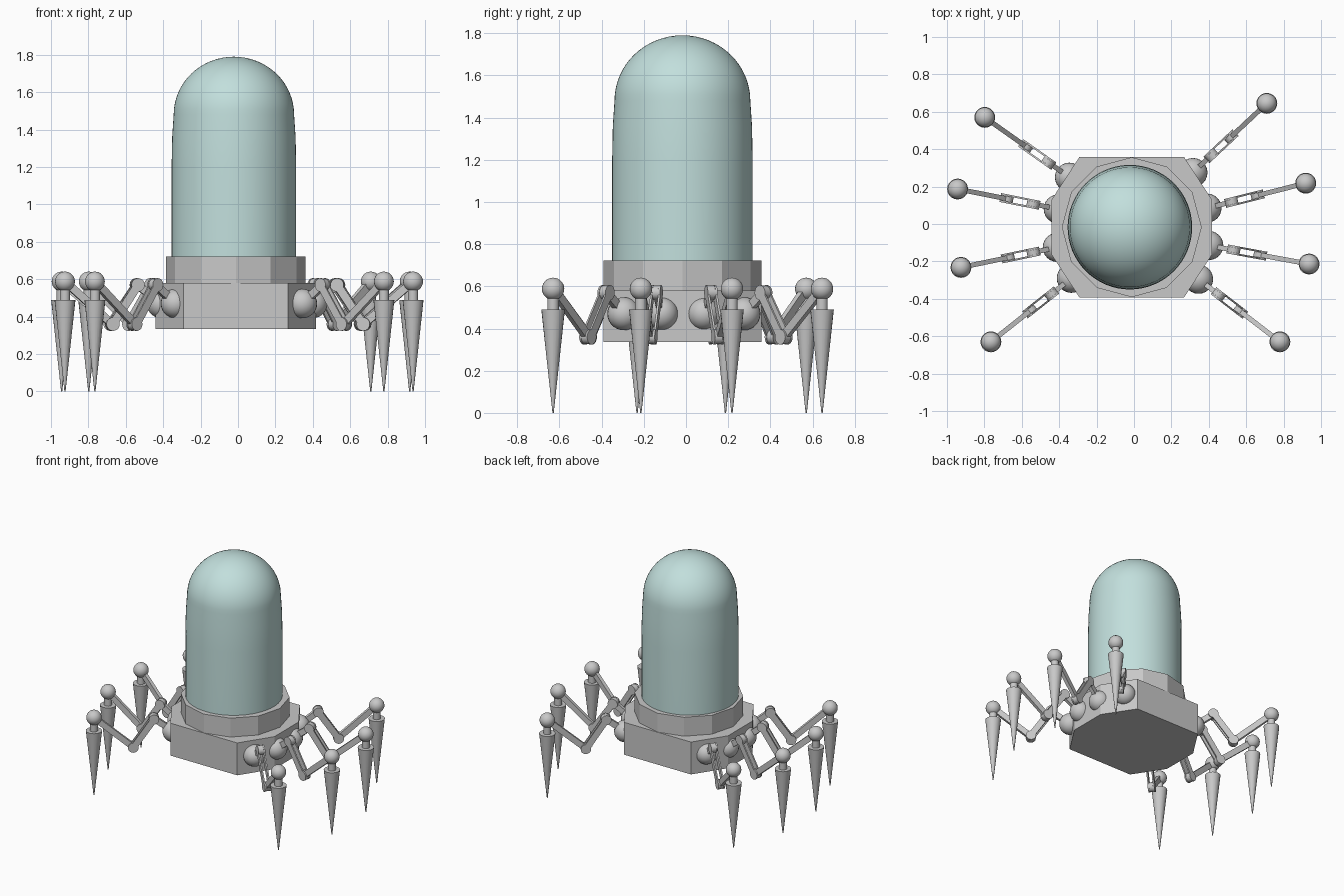
import bpy, bmesh, math
from mathutils import Vector, Matrix

if "Cube" in bpy.data.objects:
    bpy.data.objects.remove(bpy.data.objects["Cube"])

CX, CY = -0.012, -0.017


def material(name, rgb):
    m = bpy.data.materials.new(name)
    m.diffuse_color = (*rgb, 1)
    m.use_nodes = True
    m.node_tree.nodes["Principled BSDF"].inputs["Base Color"].default_value = m.diffuse_color
    return m


grey = material("grey metal", (0.58, 0.58, 0.58))
glass = material("pale teal glass", (0.54, 0.74, 0.72))


def finish(bm, name, mat, smooth=None):
    bmesh.ops.recalc_face_normals(bm, faces=bm.faces)
    me = bpy.data.meshes.new(name)
    bm.to_mesh(me)
    bm.free()
    me.materials.append(mat)
    ob = bpy.data.objects.new(name, me)
    bpy.context.collection.objects.link(ob)
    if smooth:
        bpy.ops.object.select_all(action='DESELECT')
        ob.select_set(True)
        bpy.context.view_layer.objects.active = ob
        bpy.ops.object.shade_smooth_by_angle(angle=math.radians(smooth))
    return ob


def prism(name, pts, z0, z1, mat):
    bm = bmesh.new()
    lo = [bm.verts.new((x, y, z0)) for x, y in pts]
    hi = [bm.verts.new((x, y, z1)) for x, y in pts]
    bm.faces.new(lo)
    bm.faces.new(hi)
    n = len(pts)
    for i in range(n):
        bm.faces.new((lo[i], lo[(i + 1) % n], hi[(i + 1) % n], hi[i]))
    return finish(bm, name, mat)


# eight-sided base and twelve-sided collar
corner = [(0.28, 0.375), (0.43, 0.145)]
base = corner + [(x, -y) for x, y in corner[::-1]]
base += [(-x, -y) for x, y in base]
prism("base", [(x + CX, y + CY) for x, y in base], 0.335, 0.58, grey)
prism("collar", [(CX + 0.374 * math.cos(i * math.pi / 6),
                  CY + 0.374 * math.sin(i * math.pi / 6)) for i in range(12)],
      0.575, 0.723, grey)

# glass dome, lathed from its profile
prof = [(0.333, 0.70), (0.333, 1.20), (0.33, 1.36)]
for i in range(17):
    a = i / 16 * math.pi / 2
    prof.append((0.322 * math.cos(a), 1.48 + 0.31 * math.sin(a)))
bm = bmesh.new()
vs = [bm.verts.new((max(r, 0), 0, z)) for r, z in prof]
es = [bm.edges.new(p) for p in zip(vs, vs[1:])]
bmesh.ops.spin(bm, geom=vs + es, axis=(0, 0, 1), cent=(0, 0, 0),
               angle=2 * math.pi, steps=64)
bmesh.ops.remove_doubles(bm, verts=bm.verts, dist=0.0005)
bmesh.ops.translate(bm, verts=bm.verts, vec=(-0.022, CY, 0))
finish(bm, "glass_dome", glass, 40)


def ball(bm, p, r):
    bmesh.ops.create_uvsphere(bm, u_segments=24, v_segments=14, radius=r,
                              matrix=Matrix.Translation(p))


def cone(bm, p, r_lo, r_hi, h, rot=Matrix.Identity(4)):
    bmesh.ops.create_cone(bm, cap_ends=True, segments=20, radius1=r_lo,
                          radius2=r_hi, depth=h, matrix=Matrix.Translation(p) @ rot)


def bar(bm, p, q, side, width, height):
    d = (q - p).normalized()
    up = d.cross(side)
    rot = Matrix((d, side, up)).transposed().to_4x4()
    bmesh.ops.create_cube(bm, size=1, matrix=Matrix.Translation((p + q) / 2) @ rot
                          @ Matrix.Diagonal(((q - p).length, width, height, 1)))


def leg(name, sx, sy, fx, fy):
    flat = Vector((fx - sx, fy - sy, 0))
    side = Vector((-flat.y, flat.x, 0)).normalized()
    at = lambda t, z: Vector((sx, sy, z)) + flat * t
    socket, upper, lower, knee = at(0, 0.47), at(0.25, 0.57), at(0.51, 0.36), at(1, 0.588)
    pin = side.to_track_quat('Z', 'Y').to_matrix().to_4x4()
    bm = bmesh.new()
    ball(bm, socket, 0.078)
    bar(bm, socket, upper, side, 0.026, 0.042)
    # twin plates between the two hinges
    for s in (-1, 1):
        off = side * s * 0.019
        bar(bm, upper + off, lower + off, side, 0.01, 0.045)
        for p in (upper, lower):
            cone(bm, p + off, 0.036, 0.036, 0.01, pin)
    for p in (upper, lower):
        cone(bm, p, 0.034, 0.034, 0.027, pin)
    bar(bm, lower, knee, side, 0.026, 0.042)
    # knee ball, neck and spike foot
    ball(bm, knee, 0.053)
    cone(bm, at(1, 0.52), 0.027, 0.027, 0.08)
    cone(bm, at(1, 0.245), 0.003, 0.056, 0.49)
    finish(bm, name, grey, 35)


# socket x, y and foot x, y for each leg
leg("right_leg_1", 0.345, -0.295, 0.78, -0.63)
leg("right_leg_2", 0.40, -0.115, 0.936, -0.214)
leg("right_leg_3", 0.39, 0.085, 0.918, 0.218)
leg("right_leg_4", 0.315, 0.275, 0.71, 0.645)
leg("left_leg_1", -0.335, -0.29, -0.765, -0.63)
leg("left_leg_2", -0.41, -0.125, -0.925, -0.232)
leg("left_leg_3", -0.405, 0.08, -0.943, 0.187)
leg("left_leg_4", -0.345, 0.25, -0.798, 0.57)
